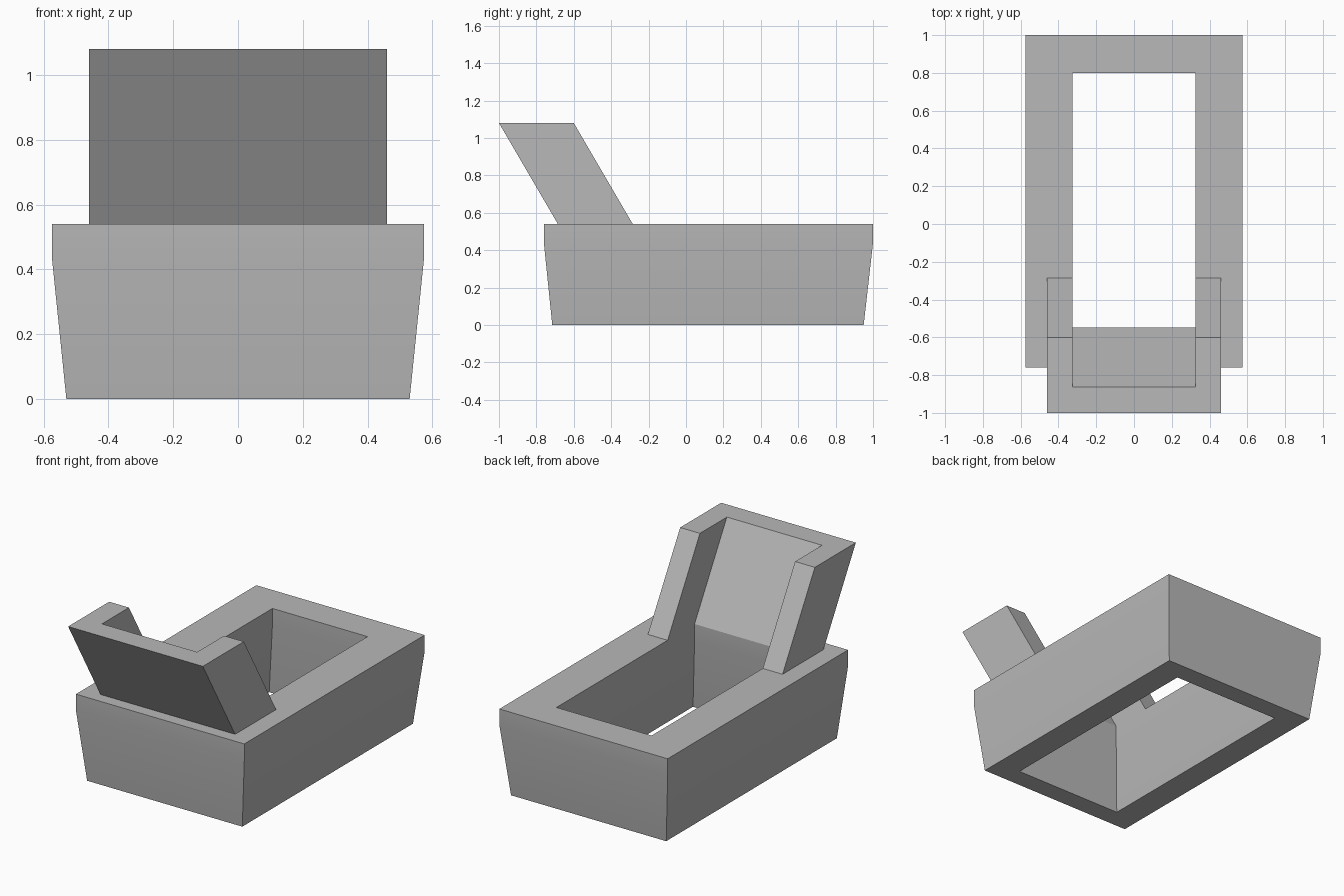
import bpy
import bmesh
import math

cube = bpy.data.objects.get("Cube")
if cube:
    bpy.data.objects.remove(cube, do_unlink=True)

grey = bpy.data.materials.new("plain grey")
grey.use_nodes = True
colour = (0.48, 0.48, 0.48, 1)
grey.diffuse_color = colour
grey.node_tree.nodes["Principled BSDF"].inputs["Base Color"].default_value = colour

RIM = 0.54     # height of the tub rim
LIP = 0.44     # height where the sloping walls turn upright
TOP = 1.08     # height of the backrest


def add_object(name, bm):
    bmesh.ops.recalc_face_normals(bm, faces=bm.faces[:])
    mesh = bpy.data.meshes.new(name)
    bm.to_mesh(mesh)
    bm.free()
    obj = bpy.data.objects.new(name, mesh)
    bpy.context.collection.objects.link(obj)
    mesh.materials.append(grey)
    bpy.ops.object.select_all(action='DESELECT')
    obj.select_set(True)
    bpy.context.view_layer.objects.active = obj
    bpy.ops.object.shade_smooth_by_angle(angle=math.radians(30))
    return obj


def bridge(bm, a, b):
    """Join two vertex rings of equal length with quads."""
    n = len(a)
    for i in range(n):
        j = (i + 1) % n
        bm.faces.new((a[i], a[j], b[j], b[i]))


def rectangle(bm, half_x, front, back, z):
    corners = ((-half_x, front), (half_x, front), (half_x, back), (-half_x, back))
    return [bm.verts.new((x, y, z)) for x, y in corners]


# Open tub: outer wall up, across the rim, inner wall down, closed underneath
bm = bmesh.new()
sections = (
    (0.53, -0.715, 0.95, 0),
    (0.575, -0.76, 1.0, LIP),
    (0.575, -0.76, 1.0, RIM),
    (0.325, -0.548, 0.8, RIM),
    (0.325, -0.548, 0.8, LIP),
    (0.368, -0.594, 0.83, 0),
)
rings = [rectangle(bm, *s) for s in sections]
for i, ring in enumerate(rings):
    bridge(bm, ring, rings[(i + 1) % len(rings)])
add_object("tub", bm)

# Leaning backrest: a U-shaped plan swept forward as it rises
bm = bmesh.new()
half = [(0.46, -0.685), (0.46, -0.285), (0.325, -0.285), (0.325, -0.548)]
plan = half + [(-x, y) for x, y in reversed(half)]
lean = -0.315
low = [bm.verts.new((x, y, RIM)) for x, y in plan]
high = [bm.verts.new((x, y + lean, TOP)) for x, y in plan]
bridge(bm, low, high)
bm.faces.new(high)
add_object("backrest", bm)
